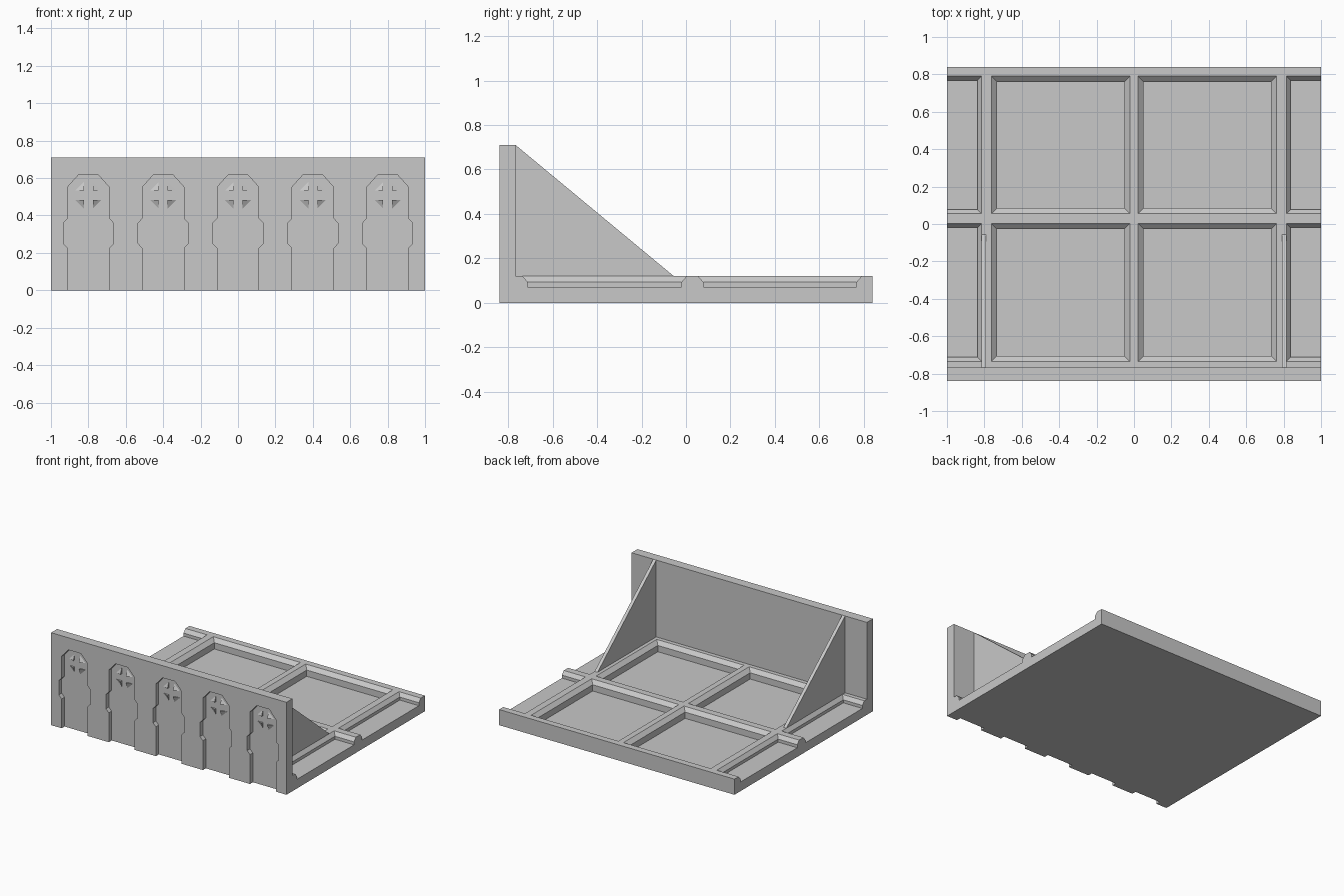
import bpy
import bmesh

cube = bpy.data.objects.get("Cube")
if cube:
    bpy.data.objects.remove(cube, do_unlink=True)

stone = bpy.data.materials.new("stone_grey")
stone.use_nodes = True
grey = (0.58, 0.58, 0.58, 1)
stone.diffuse_color = grey
stone.node_tree.nodes["Principled BSDF"].inputs["Base Color"].default_value = grey


def loft(bm, loops):
    """Closed solid through a list of equal-length point loops."""
    rings = [[bm.verts.new(p) for p in loop] for loop in loops]
    n = len(rings[0])
    for a, b in zip(rings, rings[1:]):
        for i in range(n):
            j = (i + 1) % n
            bm.faces.new((a[i], a[j], b[j], b[i]))
    bm.faces.new(rings[0][::-1])
    bm.faces.new(rings[-1])


def rect(x0, x1, y0, y1, z):
    return [(x0, y0, z), (x1, y0, z), (x1, y1, z), (x0, y1, z)]


def box(bm, x0, x1, y0, y1, z0, z1):
    loft(bm, [rect(x0, x1, y0, y1, z0), rect(x0, x1, y0, y1, z1)])


def finish(name, bm):
    bmesh.ops.recalc_face_normals(bm, faces=bm.faces)
    mesh = bpy.data.meshes.new(name)
    bm.to_mesh(mesh)
    bm.free()
    mesh.materials.append(stone)
    obj = bpy.data.objects.new(name, mesh)
    bpy.context.collection.objects.link(obj)
    return obj


def carve(target, cutter):
    cutter.hide_render = True
    mod = target.modifiers.new("carve", "BOOLEAN")
    mod.operation = "DIFFERENCE"
    mod.solver = "EXACT"
    mod.object = cutter
    bpy.context.view_layer.objects.active = target
    bpy.ops.object.modifier_apply(modifier=mod.name)
    bpy.data.objects.remove(cutter, do_unlink=True)


FRONT, BACK, WALL_BACK = -0.84, 0.84, -0.767
LEDGE, TOP, HEIGHT = 0.093, 0.12, 0.71
DEPTH = 0.035

# Floor slab: shallow open wells at the sides, deeper square wells between
bm = bmesh.new()
box(bm, -1, 1, WALL_BACK, BACK, 0, TOP)
floor_slab = finish("floor_slab", bm)

# Each column: x range, bevel width, floor height
columns = [(-1.2, -0.815, 0.023, 0.07), (-0.763, -0.022, 0.03, 0.045),
           (0.022, 0.763, 0.03, 0.045), (0.815, 1.2, 0.023, 0.07)]
rows = [(-0.735, 0.003), (0.055, 0.79)]
bm = bmesh.new()
for x0, x1, lip, floor in columns:
    for y0, y1 in rows:
        inner = (x0 + lip, x1 - lip, y0 + lip, y1 - lip)
        outer = (x0, x1, y0, y1)
        loft(bm, [rect(*inner, floor), rect(*inner, LEDGE),
                  rect(*outer, TOP), rect(*outer, TOP + 0.1)])
carve(floor_slab, finish("well_cutter", bm))

# Front wall with five recessed niches open at the foot
bm = bmesh.new()
box(bm, -1, 1, FRONT, WALL_BACK, 0, HEIGHT)
front_wall = finish("front_wall", bm)

half = [(0.11, -0.1), (0.11, 0.225), (0.134, 0.25), (0.134, 0.36),
        (0.11, 0.385), (0.11, 0.553), (0.053, 0.617)]
outline = half + [(-x, z) for x, z in reversed(half)]
centres = [-0.8, -0.4, 0, 0.4, 0.8]
bm = bmesh.new()
for cx in centres:
    loft(bm, [[(cx + x, y, z) for x, z in outline]
              for y in (FRONT - 0.1, FRONT + DEPTH)])
carve(front_wall, finish("niche_cutter", bm))

# Four low sloped studs in each niche, leaving a cross between them
bm = bmesh.new()
back = FRONT + DEPTH
for cx in centres:
    for sx in (-1, 1):
        for sz in (-1, 1):
            x, z = cx + sx * 0.024, 0.508 + sz * 0.026
            corner = bm.verts.new((x, back, z))
            side = bm.verts.new((x + sx * 0.045, back, z))
            end = bm.verts.new((x, back, z + sz * 0.045))
            peak = bm.verts.new((x, back - 0.018, z))
            for face in ((corner, side, end), (corner, side, peak),
                         (side, end, peak), (end, corner, peak)):
                bm.faces.new(face)
finish("niche_cross_studs", bm)

# Triangular braces behind the wall
for name, s in (("left_brace", 1), ("right_brace", -1)):
    bm = bmesh.new()
    triangle = [(WALL_BACK, TOP - 0.01), (-0.055, TOP - 0.01),
                (-0.055, TOP), (WALL_BACK, HEIGHT)]
    loft(bm, [[(s * x, y, z) for y, z in triangle] for x in (0.79, 0.815)])
    finish(name, bm)
